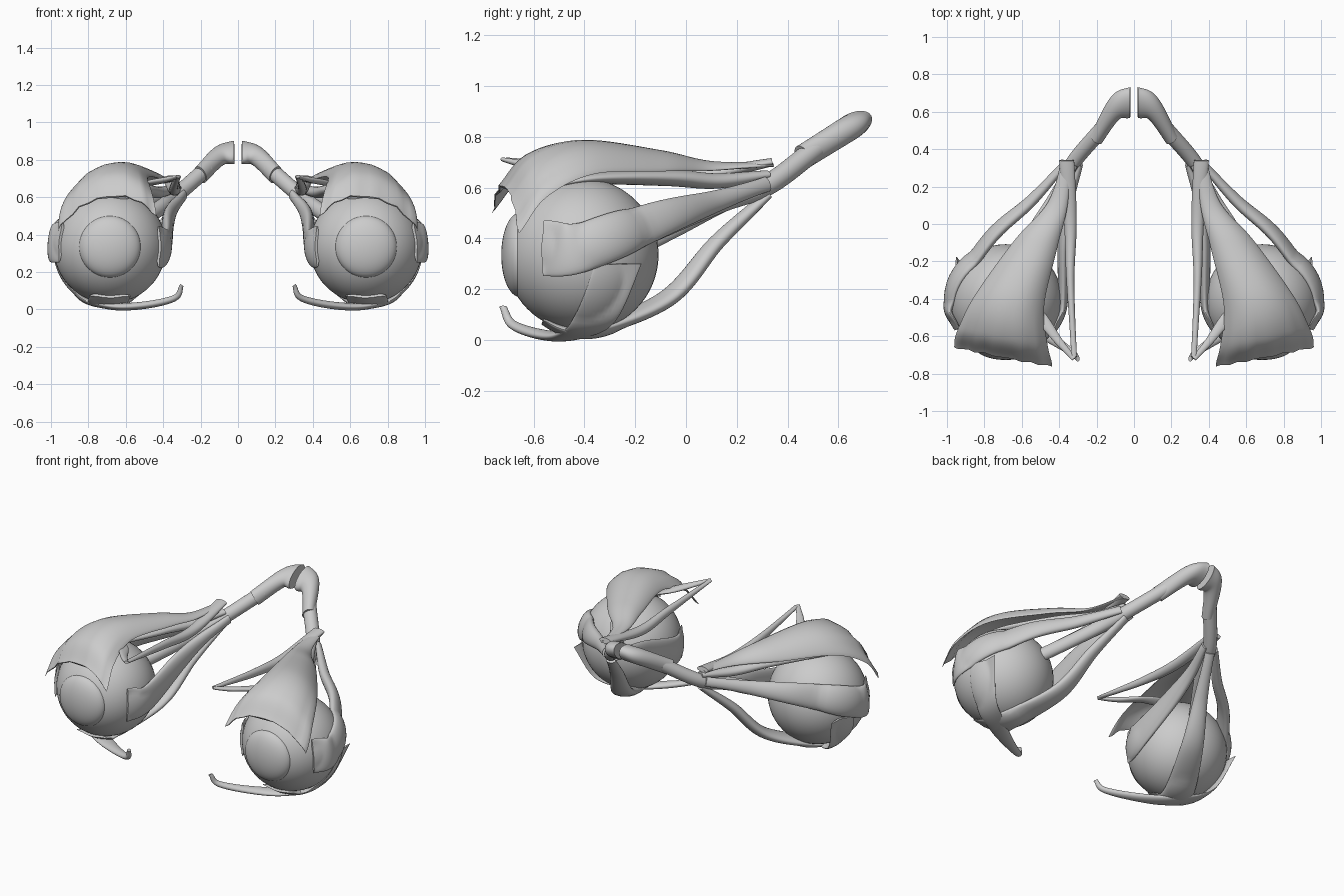
import bpy, bmesh, math
from mathutils import Vector as V

if "Cube" in bpy.data.objects:
    bpy.data.objects.remove(bpy.data.objects["Cube"])

grey = bpy.data.materials.new("clay grey")
grey.use_nodes = True
grey.diffuse_color = (0.6, 0.6, 0.6, 1)
grey.node_tree.nodes["Principled BSDF"].inputs["Base Color"].default_value = grey.diffuse_color

CENTRE = V((0.685, -0.41, 0.335))
APEX = V((0.33, 0.32, 0.61))
RADIUS = 0.302
DOWN = V((0, 0, -1))
FORWARD = V((0, -1, 0))


def finish(name, bm):
    """Turn a bmesh into a smooth grey object mirrored to the other side."""
    bmesh.ops.recalc_face_normals(bm, faces=bm.faces)
    mesh = bpy.data.meshes.new(name)
    bm.to_mesh(mesh)
    bm.free()
    mesh.materials.append(grey)
    obj = bpy.data.objects.new(name, mesh)
    bpy.context.collection.objects.link(obj)
    bpy.ops.object.select_all(action='DESELECT')
    obj.select_set(True)
    bpy.context.view_layer.objects.active = obj
    bpy.ops.object.shade_smooth_by_angle(angle=math.radians(50))
    mirror = obj.modifiers.new("other_side", 'MIRROR')
    mirror.use_mirror_merge = False


def ball(name, centre, size):
    bm = bmesh.new()
    bmesh.ops.create_uvsphere(bm, u_segments=48, v_segments=32, radius=1)
    for vert in bm.verts:
        vert.co = centre + vert.co * V(size)
    finish(name, bm)


def spline(points, fraction):
    """Catmull-Rom curve through the points, from fraction 0 to 1."""
    spans = len(points) - 1
    t = fraction * spans
    i = min(int(t), spans - 1)
    f = t - i
    b, c = points[i], points[i + 1]
    a = points[i - 1] if i > 0 else b * 2 - c
    d = points[i + 2] if i + 2 <= spans else c * 2 - b
    return (b * 2 + (c - a) * f + (a * 2 - b * 5 + c * 4 - d) * f ** 2
            + (b * 3 - a - c * 3 + d) * f ** 3) / 2


def outward(point):
    """Direction away from the line between the apex and the eyeball centre."""
    axis = CENTRE - APEX
    along = (point - APEX).dot(axis) / axis.length_squared
    return (point - APEX - axis * max(0, min(1, along))).normalized()


def strap(name, path, widths, thickness, sides=None, taper=1, drop=0, fold=0, hug=True):
    """Loft a lens-shaped band along a path, easing from one width to the other.

    sides: direction across the band at both ends; drop: how far its edges hang.
    """
    path = [V(p) for p in path]
    bm, rings = bmesh.new(), []
    steps, sections = 48, 32
    for k in range(steps + 1):
        t = k / steps
        ease = t * t * (3 - 2 * t)
        middle = spline(path, t)
        along = spline(path, min(1, t + 0.01)) - spline(path, max(0, t - 0.01))
        if sides:
            across = V(sides[0]).lerp(V(sides[1]), ease).normalized()
        else:
            across = along.cross(outward(middle)).normalized()
        half = across * (widths[0] + (widths[1] - widths[0]) * ease) / 2
        belly = 0.15 + 0.85 * math.sin(math.pi * (0.15 + 0.8 * t))
        depth = thickness * (1 - taper + taper * belly)
        hang = DOWN * drop * ease
        ring = []
        for j in range(sections):
            angle = math.tau * j / sections
            u = math.cos(angle)
            point = middle + half * u + hang * abs(u) ** 2.4
            slope = half + hang * 2.4 * math.copysign(abs(u) ** 1.4, u)
            normal = slope.cross(along).normalized()
            # Lay the band on the eyeball where it would sink in
            radial = point - CENTRE
            if hug and radial.length < RADIUS + 0.005:
                radial.normalize()
                point = CENTRE + radial * (RADIUS + 0.005)
                normal = radial if radial.dot(normal) > 0 else -radial
            ripple = fold * max(0, t - 0.6) * math.sin(u * 19)
            ring.append(bm.verts.new(point + normal * (depth * math.sin(angle) + ripple)))
        rings.append(ring)
    for first, second in zip(rings, rings[1:]):
        for j in range(sections):
            bm.faces.new((first[j - 1], first[j], second[j], second[j - 1]))
    bm.faces.new(rings[0])
    bm.faces.new(rings[-1])
    finish(name, bm)


# Eyeball and cornea
ball("eyeball", CENTRE, (RADIUS, RADIUS, RADIUS))
ball("cornea", CENTRE + FORWARD * 0.245, (0.165, 0.072, 0.165))

# Optic nerve, with a flattened crossing cut at the middle
strap("nerve_crossing", [(.02, .65, .84), (.1, .62, .82), (.2, .46, .72)],
      (.18, .08), .05, sides=[(0, .9, .5), (.7, .7, 0)], taper=0, hug=False)
strap("optic_nerve", [(.17, .51, .75), APEX, (.42, .13, .54), (.6, -.15, .42)],
      (.085, .07), .042, sides=[(.8, .6, 0), (.8, .6, 0)], taper=0, hug=False)

# Four straight muscles: direction around the eyeball and how far each bows out
straight_muscles = {
    "upper": ((0, 0, 1), .18),
    "lower": ((0, 0, -1), .3),
    "inner": ((-1, 0, 0), .15),
    "outer": ((1, 0, .1), .25),
}
for place, (direction, bow) in straight_muscles.items():
    direction = V(direction)
    strap(place + "_straight_muscle",
          [APEX + direction * 0.04,
           APEX.lerp(CENTRE, 0.27) + direction * bow / 2,
           APEX.lerp(CENTRE, 0.55) + direction * bow,
           CENTRE + direction * RADIUS,
           CENTRE + (direction * 0.86 + FORWARD * 0.5) * RADIUS],
          (.06, .22), .033)

# Broad upper lid sheet, hanging over the front with a rippled hem
strap("lid_lifter",
      [(.36, .34, .69), (.41, .1, .69), (.52, -.1, .73),
       (.66, -.4, .77), (.7, -.6, .72), (.7, -.71, .6)],
      (.06, .54), .016, sides=[(1, .2, -.15), (1, .2, -.15)], drop=.14, fold=.02)

# Slanting muscles: the upper one folds back at its front, the lower is a hook
strap("upper_slanting_muscle",
      [(.36, .34, .7), (.34, 0, .64), (.34, -.3, .66), (.32, -.71, .71)],
      (.08, .03), .03, sides=[(1, 0, 0), (1, 0, 0)])
strap("upper_slanting_tendon",
      [(.32, -.72, .71), (.4, -.63, .69), (.5, -.5, .67), (.62, -.4, .64)],
      (.03, .08), .015)
strap("lower_slanting_muscle",
      [(.3, -.72, .13), (.34, -.68, .06), (.52, -.56, .02),
       (.7, -.45, .02), (.86, -.36, .08), (.95, -.27, .3)],
      (.03, .19), .02, sides=[(0, 1, 0), (0, 1, 0)])
